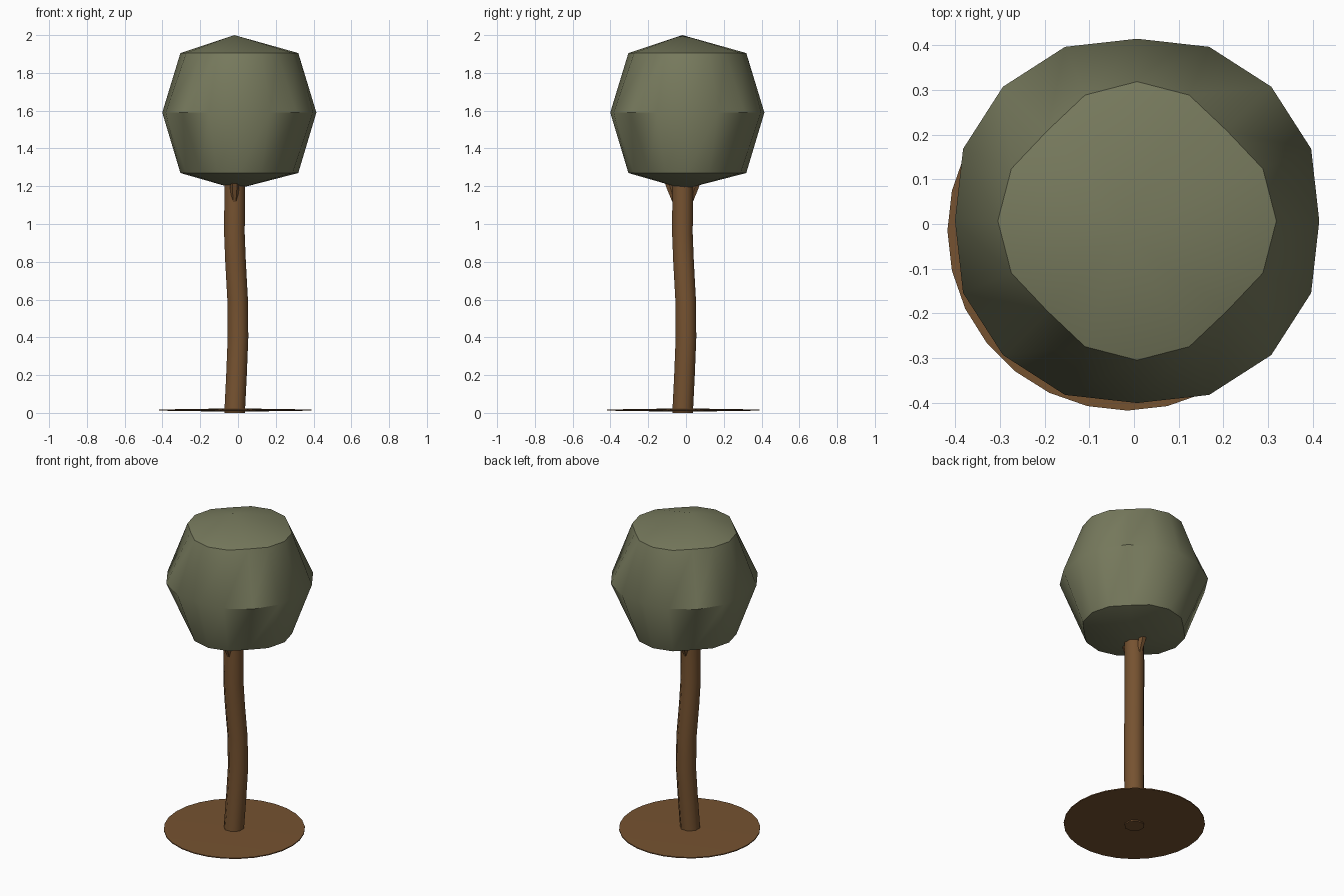
import bpy, math
from math import cos, sin, pi, radians
from mathutils import Vector

if "Cube" in bpy.data.objects:
    bpy.data.objects.remove(bpy.data.objects["Cube"])


def material(name, rgb):
    m = bpy.data.materials.new(name)
    m.diffuse_color = (*rgb, 1)
    m.use_nodes = True
    m.node_tree.nodes["Principled BSDF"].inputs["Base Color"].default_value = m.diffuse_color
    return m


leaf = material("leaf_green", (0.185, 0.195, 0.11))
bark = material("bark_brown", (0.18, 0.085, 0.03))


def loft(name, rings, mat, angle, bottom=None, top=None):
    """Skin a stack of equal rings; close ends with a fan to a point or an n-gon."""
    n = len(rings[0])
    verts = [v for r in rings for v in r]
    faces = []
    for k in range(len(rings) - 1):
        for i in range(n):
            j = (i + 1) % n
            faces.append((k * n + i, k * n + j, (k + 1) * n + j, (k + 1) * n + i))
    last = (len(rings) - 1) * n
    if bottom is None:
        faces.append(tuple(reversed(range(n))))
    else:
        verts.append(bottom)
        faces += [(len(verts) - 1, (i + 1) % n, i) for i in range(n)]
    if top is None:
        faces.append(tuple(range(last, last + n)))
    else:
        verts.append(top)
        faces += [(len(verts) - 1, last + i, last + (i + 1) % n) for i in range(n)]
    mesh = bpy.data.meshes.new(name)
    mesh.from_pydata([tuple(v) for v in verts], [], faces)
    mesh.materials.append(mat)
    ob = bpy.data.objects.new(name, mesh)
    bpy.context.collection.objects.link(ob)
    bpy.ops.object.select_all(action='DESELECT')
    ob.select_set(True)
    bpy.context.view_layer.objects.active = ob
    bpy.ops.object.shade_smooth_by_angle(angle=radians(angle))
    return ob


def ring(cx, cy, z, radii, n, turn=0.0):
    """Ring whose radius repeats through the given list."""
    return [Vector((cx + radii[i % len(radii)] * cos(2 * pi * i / n + turn),
                    cy + radii[i % len(radii)] * sin(2 * pi * i / n + turn), z))
            for i in range(n)]


# Crown: three rings, squarish equator and clipped caps
cap = [0.312, 0.305, 0.285, 0.305]
belly = [0.408, 0.422, 0.425, 0.422]
crown_rings = [ring(0.007, 0.007, z, r, 16)
               for z, r in ((1.27, cap), (1.59, belly), (1.905, cap))]
loft("crown", crown_rings, leaf, 40, (-0.01, -0.01, 1.185), (-0.02, -0.02, 2.0))

# Trunk: gently swaying eight-sided column
path = [(0.0, -0.018), (0.2, -0.008), (0.4, 0.0), (0.6, -0.002),
        (0.8, -0.013), (0.95, -0.019), (1.12, -0.018), (1.25, -0.018)]
loft("trunk", [ring(c, c, z, [0.059], 8, pi / 8) for z, c in path], bark, 50)

# Branches: short tapered forks flaring front and back into the crown
for side, name in ((-1, "front_branch"), (1, "back_branch")):
    rings = []
    for z, out, r in ((1.10, 0.037, 0.012), (1.19, 0.064, 0.024), (1.34, 0.12, 0.015)):
        rings.append(ring(-0.018, -0.018 + side * out, z, [r], 6))
    loft(name, rings, bark, 50)

# Soil disc: very thin and slightly domed
loft("soil_disc", [ring(-0.015, -0.015, z, [0.403], 28) for z in (0.012, 0.018)],
     bark, 40, (-0.015, -0.015, 0.006), (-0.015, -0.015, 0.024))
